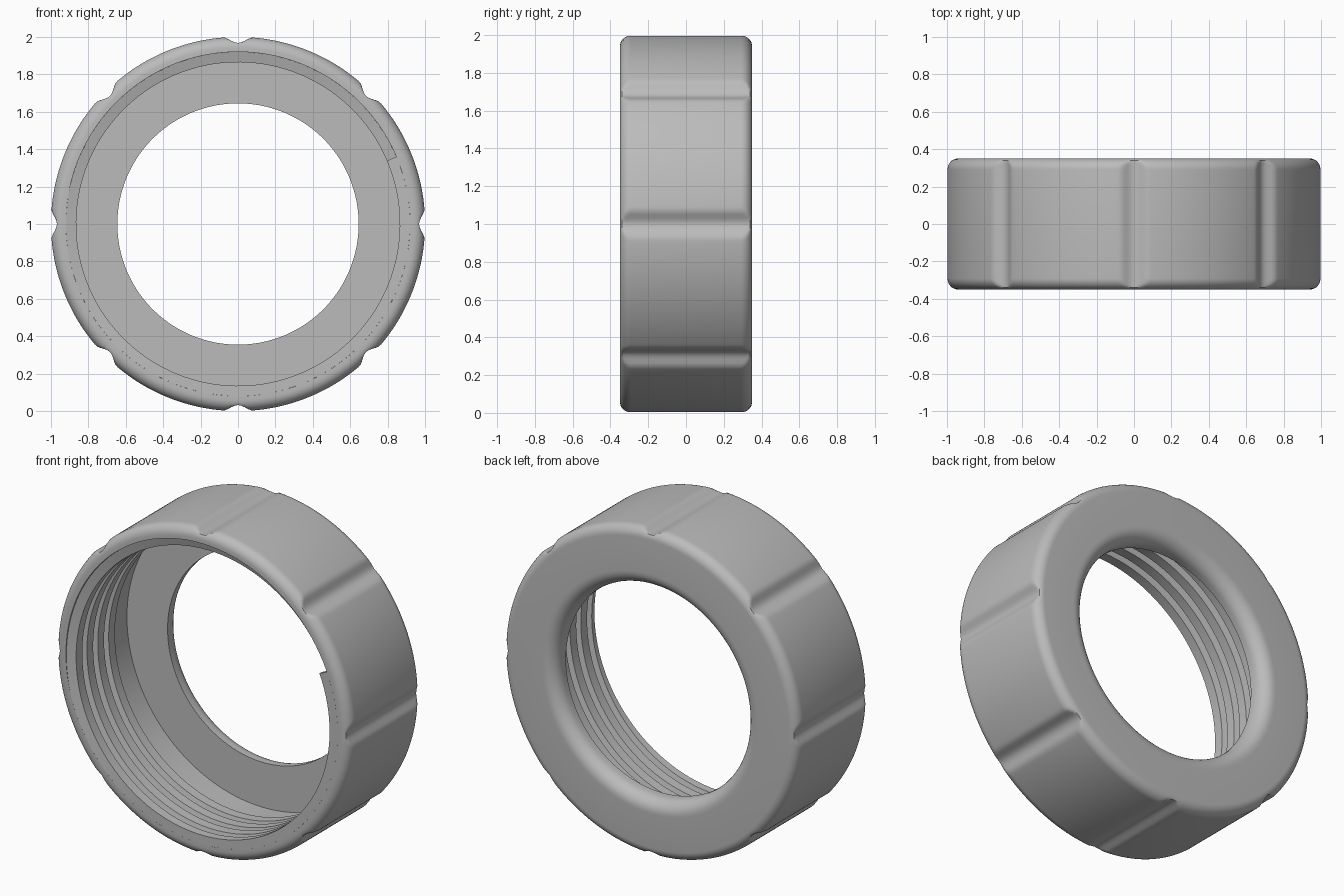
import bpy, bmesh
from math import sin, cos, pi, radians, degrees

if "Cube" in bpy.data.objects:
    bpy.data.objects.remove(bpy.data.objects["Cube"])

grey = bpy.data.materials.new("light grey")
grey.use_nodes = True
grey.diffuse_color = (0.5, 0.5, 0.5, 1)
grey.node_tree.nodes["Principled BSDF"].inputs["Base Color"].default_value = (0.5, 0.5, 0.5, 1)

HALF = 0.35       # half the depth
BORE = 0.92       # bore radius, also the thread root
CREST = 0.865     # thread crest radius
HOLE = 0.645      # opening in the back wall
WALL = 0.11       # back wall thickness
EDGE = 0.06       # outer edge rounding
LIP = 0.08        # rounding round the back of the hole


def place(r, y, a):
    return (r * cos(a), y, 1 + r * sin(a))


def loft(name, loops, close_path):
    """Skin closed sections into one mesh; cap the ends of an open path."""
    bm = bmesh.new()
    rings = [[bm.verts.new(p) for p in loop] for loop in loops]
    pairs = list(zip(rings, rings[1:]))
    if close_path:
        pairs.append((rings[-1], rings[0]))
    n = len(rings[0])
    for a, b in pairs:
        for i in range(n):
            j = (i + 1) % n
            bm.faces.new((a[i], a[j], b[j], b[i]))
    if not close_path:
        bm.faces.new(rings[0])
        bm.faces.new(rings[-1])
        bmesh.ops.remove_doubles(bm, verts=bm.verts, dist=1e-5)
    bmesh.ops.recalc_face_normals(bm, faces=bm.faces)
    mesh = bpy.data.meshes.new(name)
    bm.to_mesh(mesh)
    bm.free()
    mesh.materials.append(grey)
    ob = bpy.data.objects.new(name, mesh)
    bpy.context.collection.objects.link(ob)
    bpy.ops.object.select_all(action="DESELECT")
    ob.select_set(True)
    bpy.context.view_layer.objects.active = ob
    bpy.ops.object.shade_smooth_by_angle(angle=radians(32))
    return ob


def arc(r, y, radius, start, end, steps=8):
    angles = [radians(start + (end - start) * i / steps) for i in range(steps + 1)]
    return [(r + radius * cos(a), y + radius * sin(a)) for a in angles]


# Ring cross-section as (radius, y), running round from the front bore edge
profile = [(BORE, -HALF)]
profile += arc(1 - EDGE, EDGE - HALF, EDGE, -90, 0)
profile += arc(1 - EDGE, HALF - EDGE, EDGE, 0, 90)
profile += [(HOLE + LIP + 0.01, HALF)]
profile += arc(HOLE + LIP, HALF - LIP, LIP, 90, 180)
profile += [(HOLE, HALF - WALL), (BORE, HALF - WALL)]


# Eight shallow grip grooves limit the outer radius
def grip_radius(a):
    step = pi / 4
    off = abs((a + step / 2) % step - step / 2)
    width = 0.078
    return 1 - 0.032 * (0.5 + 0.5 * cos(pi * off / width)) ** 0.8 if off < width else 1


SEGMENTS = 360
sections = []
for k in range(SEGMENTS):
    a = 2 * pi * k / SEGMENTS
    limit = grip_radius(a)
    sections.append([place(min(r, limit), y, a) for r, y in profile])
loft("nut_body", sections, True)

# Helical inner thread, cut off flush with the front face
PITCH = 0.105
TURNS = 3.9
END = 383         # angle of the blunt front end, in degrees
STEP = 3
count = int(TURNS * 360 / STEP)
thread = []
for k in range(count + 1):
    back = STEP * k
    a = radians(END - back)
    depth = -0.01 + PITCH * back / 360
    section = [(BORE, -0.045), (CREST, -0.03), (CREST, 0.03), (BORE, 0.045)]
    thread.append([place(r, max(depth + d, 0.0005 * i) - HALF, a)
                   for i, (r, d) in enumerate(section)])
loft("inner_thread", thread, False)
